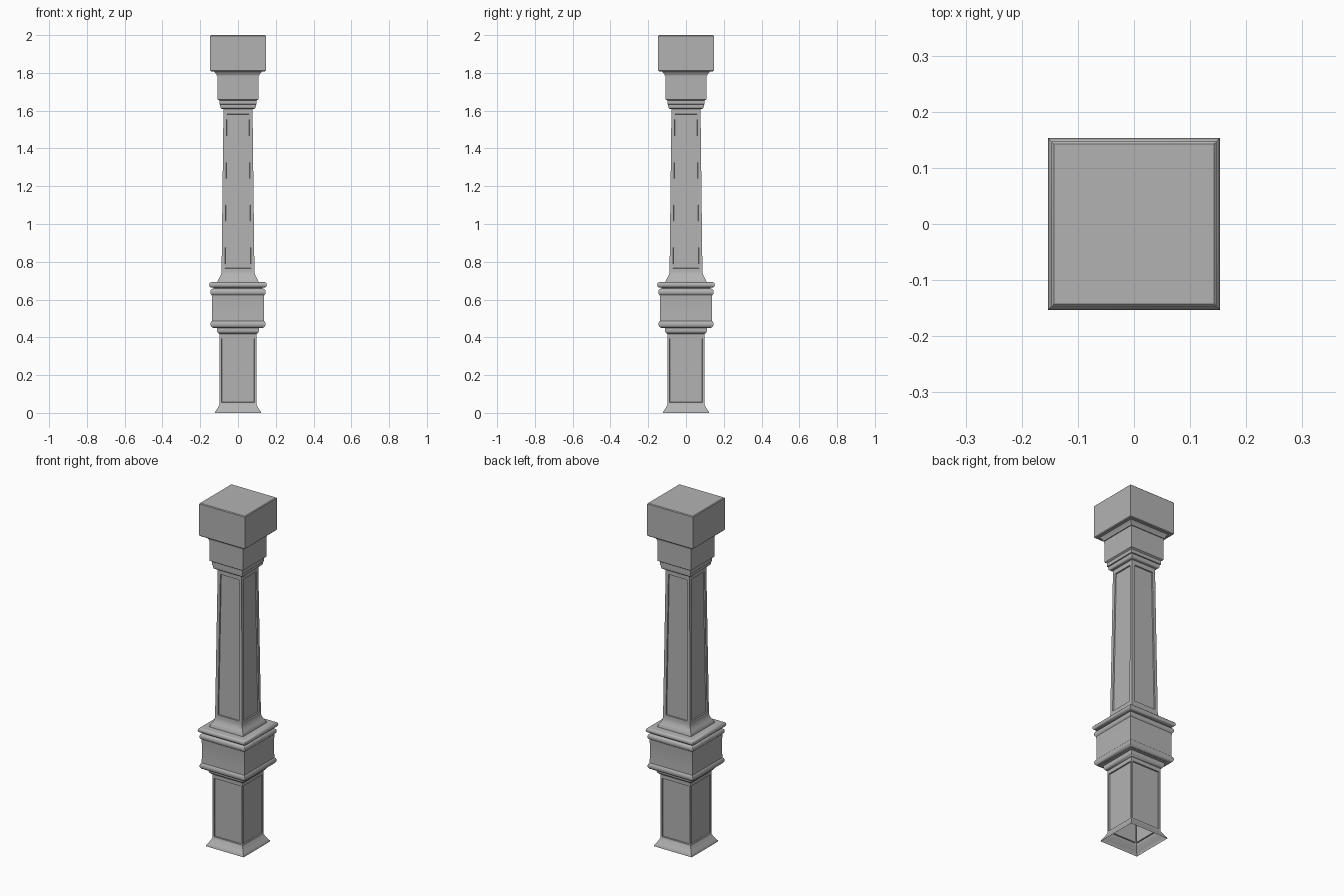
import bpy, bmesh, math

if "Cube" in bpy.data.objects:
    bpy.data.objects.remove(bpy.data.objects["Cube"])

grey = bpy.data.materials.new("dark_grey")
grey.diffuse_color = (0.45, 0.45, 0.45, 1)
grey.use_nodes = True
grey.node_tree.nodes["Principled BSDF"].inputs["Base Color"].default_value = grey.diffuse_color


def arc(cx, cz, rx, rz, a0, a1, n=6):
    """Points of an elliptical moulding arc as (half width, height)."""
    out = []
    for i in range(n + 1):
        a = math.radians(a0 + (a1 - a0) * i / n)
        out.append((cx + rx * math.cos(a), cz + rz * math.sin(a)))
    return out


def square_turned(name, profile, panel=None, close_top=False):
    """Sweep a profile round a square; panel=(segment start z, margin, bevel, depth)."""
    bm = bmesh.new()
    rings = [[bm.verts.new((sx * w, sy * w, z))
              for sx, sy in ((-1, -1), (1, -1), (1, 1), (-1, 1))] for w, z in profile]
    panels = []
    for i in range(len(rings) - 1):
        a, b = rings[i], rings[i + 1]
        for k in range(4):
            j = (k + 1) % 4
            f = bm.faces.new((a[k], a[j], b[j], b[k]))
            if panel and abs(profile[i][1] - panel[0]) < 1e-4 and profile[i + 1][1] > panel[0] + 0.2:
                panels.append(f)
    if close_top:
        bm.faces.new(rings[-1])
    bm.normal_update()
    if panels:
        _, margin, bevel, depth = panel
        bmesh.ops.inset_individual(bm, faces=panels, thickness=margin, use_even_offset=True)
        bm.normal_update()
        bmesh.ops.inset_individual(bm, faces=panels, thickness=bevel, depth=-depth,
                                   use_even_offset=True)
    me = bpy.data.meshes.new(name)
    bm.to_mesh(me)
    bm.free()
    me.materials.append(grey)
    ob = bpy.data.objects.new(name, me)
    bpy.context.collection.objects.link(ob)
    bpy.ops.object.select_all(action='DESELECT')
    ob.select_set(True)
    bpy.context.view_layer.objects.active = ob
    bpy.ops.object.shade_smooth_by_angle(angle=math.radians(40))
    return ob


# Flared foot and panelled pedestal, open underneath
square_turned("pedestal",
              [(0.122, 0), (0.121, 0.006), (0.112, 0.019), (0.104, 0.032), (0.099, 0.043),
               (0.097, 0.046), (0.097, 0.405), (0.097, 0.418)]
              + [(0.103, 0.420)] + arc(0.103, 0.436, 0.008, 0.012, -60, 0)
              + [(0.111, 0.449)],
              panel=(0.046, 0.010, 0.001, 0.007))

# Wide collar block with rounded bands
square_turned("collar",
              [(0.111, 0.449), (0.130, 0.449)] + arc(0.130, 0.470, 0.016, 0.020, -90, 60)
              + [(0.138, 0.495), (0.137, 0.515), (0.137, 0.600), (0.139, 0.622)]
              + arc(0.131, 0.640, 0.016, 0.018, -60, 90)
              + [(0.131, 0.663)] + arc(0.138, 0.678, 0.015, 0.015, -90, 90)
              + [(0.108, 0.693)])

# Tapered panelled shaft
square_turned("shaft",
              [(0.108, 0.693), (0.106, 0.704), (0.100, 0.713), (0.094, 0.724),
               (0.089, 0.736), (0.087, 0.747), (0.077, 1.600), (0.077, 1.608)],
              panel=(0.747, 0.018, 0.001, 0.007))

# Stepped neck, capital block and flared cove
square_turned("capital",
              [(0.077, 1.608), (0.085, 1.610)] + arc(0.085, 1.622, 0.009, 0.012, -80, 0)
              + [(0.094, 1.632), (0.099, 1.634), (0.099, 1.654), (0.108, 1.660), (0.109, 1.785)]
              + [(0.113, 1.786), (0.116, 1.796), (0.124, 1.804), (0.127, 1.808)])

# Square cap
square_turned("cap",
              [(0.127, 1.808), (0.143, 1.808), (0.147, 1.812), (0.147, 1.996), (0.143, 2.0)],
              close_top=True)
